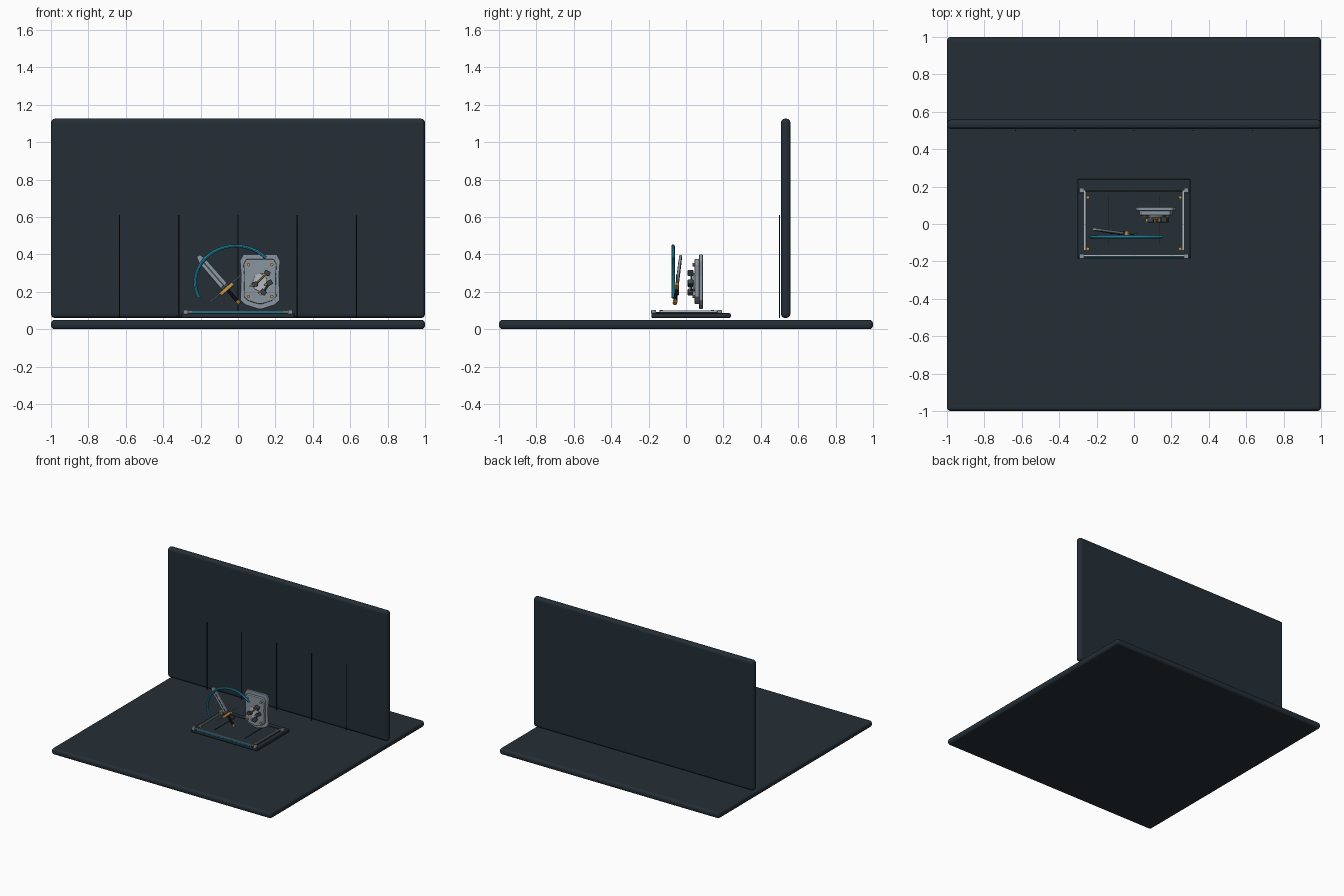
import bpy, bmesh, math
from mathutils import Matrix, Vector

cube = bpy.data.objects.get("Cube")
if cube:
    bpy.data.objects.remove(cube, do_unlink=True)


def material(name, rgb, rough=0.6):
    m = bpy.data.materials.new(name)
    m.use_nodes = True
    m.diffuse_color = (*rgb, 1)
    bsdf = m.node_tree.nodes["Principled BSDF"]
    bsdf.inputs["Base Color"].default_value = (*rgb, 1)
    bsdf.inputs["Roughness"].default_value = rough
    return m


SLATE = material("dark slate", (0.018, 0.028, 0.037))
BLACK = material("near black", (0.007, 0.009, 0.012))
IRON = material("dark iron", (0.05, 0.06, 0.07))
STEEL = material("steel grey", (0.25, 0.30, 0.35))
PALE = material("pale steel", (0.45, 0.50, 0.55))
GOLD = material("gold", (0.55, 0.30, 0.06))
TEAL = material("teal", (0.02, 0.32, 0.48))


def finish(name, bm, mat, matrix, bevel=0, segments=3):
    bmesh.ops.recalc_face_normals(bm, faces=bm.faces)
    mesh = bpy.data.meshes.new(name)
    bm.to_mesh(mesh)
    bm.free()
    mesh.materials.append(mat)
    ob = bpy.data.objects.new(name, mesh)
    bpy.context.collection.objects.link(ob)
    ob.matrix_world = matrix
    if bevel:
        mod = ob.modifiers.new("edge", "BEVEL")
        mod.width, mod.segments = bevel, segments
    return ob


def box(name, loc, size, mat, bevel=0, frame=Matrix(), turn=0, segments=2):
    bm = bmesh.new()
    bmesh.ops.create_cube(bm, size=1)
    bmesh.ops.scale(bm, vec=size, verts=bm.verts)
    place = frame @ Matrix.Translation(loc) @ Matrix.Rotation(turn, 4, "Y")
    return finish(name, bm, mat, place, bevel, segments)


def rod(name, a, b, r, mat, frame=Matrix(), sides=10):
    a, b = Vector(a), Vector(b)
    bm = bmesh.new()
    bmesh.ops.create_cone(bm, cap_ends=True, segments=sides, radius1=r,
                          radius2=r, depth=(b - a).length)
    place = Matrix.Translation((a + b) / 2) @ (b - a).to_track_quat("Z", "Y").to_matrix().to_4x4()
    return finish(name, bm, mat, frame @ place)


def plate(name, outline, y0, y1, mat, bevel=0, frame=Matrix()):
    """Extrude an x-z outline from y0 to y1."""
    bm = bmesh.new()
    face = bm.faces.new([bm.verts.new((x, y0, z)) for x, z in outline])
    ext = bmesh.ops.extrude_face_region(bm, geom=[face])
    bmesh.ops.translate(bm, vec=(0, y1 - y0, 0),
                        verts=[v for v in ext["geom"] if isinstance(v, bmesh.types.BMVert)])
    return finish(name, bm, mat, frame, bevel, 2)


# Floor and back wall with rounded edges
box("floor", (0, 0, 0.025), (2, 2, 0.05), SLATE, 0.02, segments=3)
box("back_wall", (0, 0.533, 0.593), (2, 0.05, 1.065), SLATE, 0.02, segments=3)
for i in range(-2, 3):
    box(f"wall_seam_{i + 3}", (i * 0.317, 0.5, 0.335), (0.006, 0.004, 0.55), BLACK)

# Display plinth
box("plinth", (0, 0.027, 0.073), (0.606, 0.425, 0.026), SLATE, 0.008)
box("plinth_top", (0, 0.003, 0.089), (0.54, 0.345, 0.008), SLATE, 0.002)
for s in (-1, 1):
    side = "left" if s > 0 else "right"
    box(f"{side}_groove", (s * 0.135, 0.022, 0.094), (0.005, 0.265, 0.003), BLACK)
    box(f"{side}_rail", (s * 0.262, 0.02, 0.096), (0.008, 0.32, 0.009), PALE)
    for y, end in ((-0.173, "front"), (0.18, "back")):
        box(f"{end}_{side}_corner", (s * 0.28, y, 0.092), (0.026, 0.026, 0.024), STEEL, 0.004)
    for y, end in ((-0.133, "front"), (0.142, "back")):
        rod(f"{end}_{side}_bolt", (s * 0.247, y, 0.09), (s * 0.247, y, 0.102), 0.009, GOLD)
box("front_rail", (0, -0.171, 0.094), (0.54, 0.008, 0.008), PALE)
box("front_light_strip", (0, -0.18, 0.09), (0.49, 0.006, 0.009), TEAL)
box("back_rail", (0, 0.18, 0.091), (0.54, 0.006, 0.008), IRON)

# Glowing arc: a bevelled curve converted to a mesh
curve = bpy.data.curves.new("swing_arc", "CURVE")
curve.dimensions = "3D"
curve.bevel_depth, curve.bevel_resolution = 0.009, 2
curve.use_fill_caps = True
steps = 40
spline = curve.splines.new("POLY")
spline.points.add(steps)
for i, p in enumerate(spline.points):
    t = math.radians(42 + (205 - 42) * i / steps)
    p.co = (-0.012 + 0.217 * math.cos(t), -0.069, 0.25 + 0.195 * math.sin(t), 1)
arc = bpy.data.objects.new("swing_arc", curve)
bpy.context.collection.objects.link(arc)
curve.materials.append(TEAL)
bpy.ops.object.select_all(action="DESELECT")
arc.select_set(True)
bpy.context.view_layer.objects.active = arc
bpy.ops.object.convert(target="MESH")
bpy.ops.object.shade_smooth_by_angle()

# Sword in its own frame: z runs from guard to tip
axis = Vector((-0.155, 0.022, 0.178)).normalized()
across = Vector((0, -1, 0)).cross(axis).normalized()
depth = axis.cross(across)
sword = Matrix.Translation((-0.06, -0.05, 0.215)) @ \
    Matrix((across, depth, axis)).transposed().to_4x4()
plate("sword_blade", [(-0.022, 0.01), (0.022, 0.01), (0.02, 0.205),
                      (0.008, 0.238), (-0.012, 0.232), (-0.02, 0.205)],
      -0.007, 0.007, STEEL, 0.003, sword)
box("blade_fuller", (0, 0, 0.11), (0.008, 0.017, 0.17), IRON, frame=sword)
box("sword_guard", (0, 0, 0), (0.09, 0.024, 0.02), GOLD, 0.004, sword)
box("guard_collar", (0, 0, 0.018), (0.05, 0.02, 0.014), IRON, 0.003, sword)
rod("cross_bar", (-0.11, 0, 0.006), (0.11, 0, 0.006), 0.004, STEEL, sword)
rod("sword_grip", (0, 0, -0.005), (0, 0, -0.09), 0.010, BLACK, sword)
rod("sword_pommel", (0, 0, -0.085), (0, 0, -0.103), 0.012, GOLD, sword)

# Shield: two stepped plates with fittings on the front
shield = Matrix.Translation((0.118, 0, 0.26))
half = [(0.09, 0.14), (0.108, 0.105), (0.102, 0.03), (0.106, -0.105), (0.08, -0.13), (0.012, -0.152)]
outline = half + [(-x, z) for x, z in reversed(half)]
plate("shield_back", outline, 0.07, 0.09, STEEL, 0.004, shield)
plate("shield_face", [(x * 0.82, z * 0.82) for x, z in outline], 0.046, 0.071,
      STEEL, 0.004, shield)
plate("shield_boss", [(0.04 * math.cos(a), 0.05 * math.sin(a) - 0.01)
                      for a in (i * math.pi / 4 for i in range(8))],
      0.038, 0.047, PALE, 0.002, shield)
for sx in (-1, 1):
    for sz in (-1, 1):
        rod("shield_bolt", (sx * 0.062, 0.034, sz * 0.085), (sx * 0.062, 0.05, sz * 0.085),
            0.009, GOLD, shield)

# Small jointed brackets floating before the shield
for i, (x, z, turn) in enumerate([(0.038, 0.04, 0.4), (0.05, -0.012, -0.5),
                                  (0.018, -0.062, 0.7), (-0.028, -0.02, -0.3)]):
    box(f"bracket_{i + 1}", (x, 0.024, z), (0.032, 0.03, 0.026), IRON, 0.004, shield, turn)
    box(f"bracket_cap_{i + 1}", (x - 0.018, 0.02, z - 0.008), (0.022, 0.02, 0.01),
        GOLD, 0.002, shield, turn)
rod("bracket_link_upper", (-0.025, 0.03, -0.02), (0.038, 0.03, 0.04), 0.005, GOLD, shield)
rod("bracket_link_lower", (0.05, 0.03, -0.012), (0.018, 0.03, -0.062), 0.005, IRON, shield)
